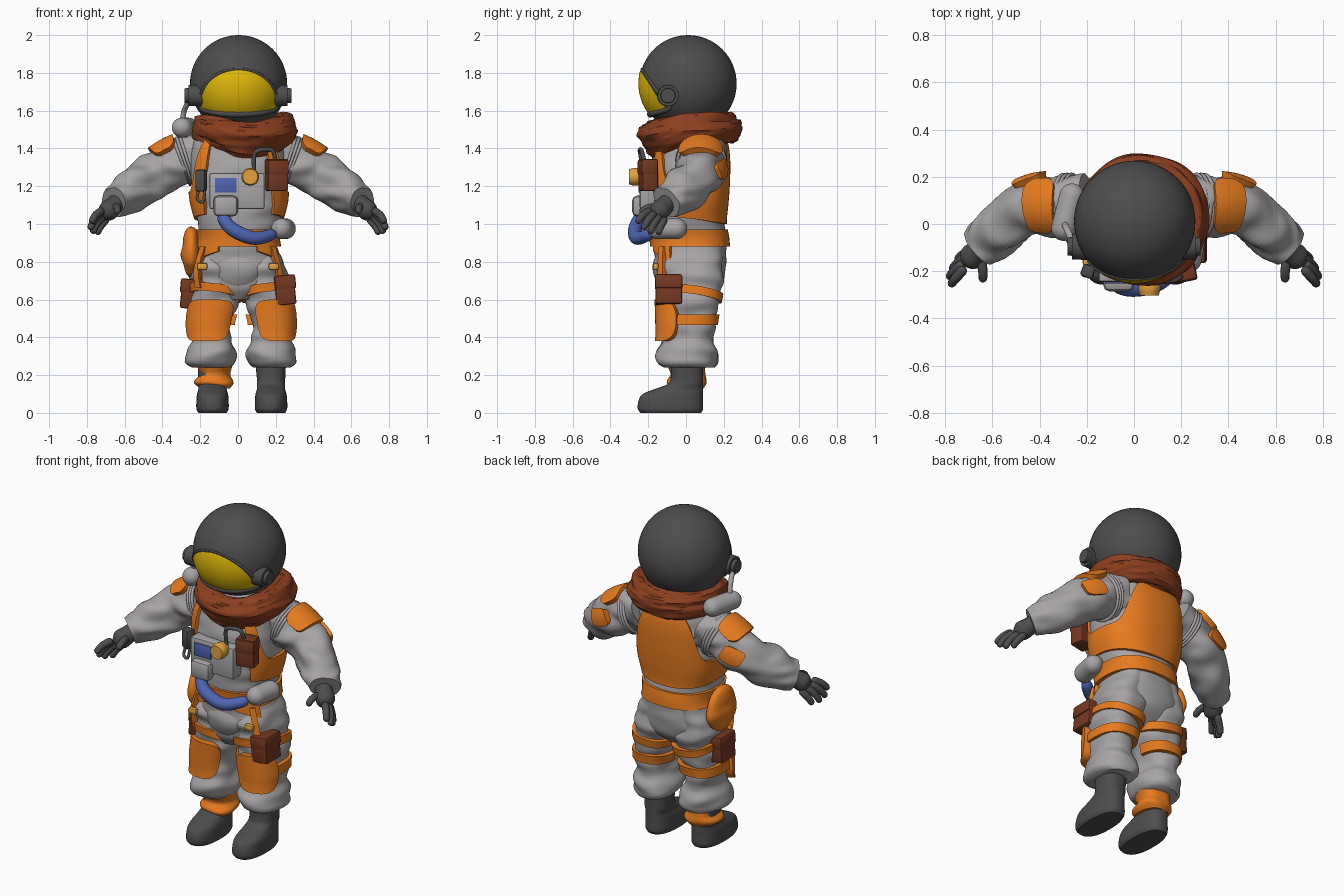
import bpy, bmesh
from math import sin, cos, pi, sqrt, radians, copysign
from mathutils import Vector, Matrix, Euler, noise

if "Cube" in bpy.data.objects:
    bpy.data.objects.remove(bpy.data.objects["Cube"])


def material(name, *rgb):
    m = bpy.data.materials.new(name)
    m.use_nodes = True
    m.diffuse_color = (*rgb, 1)
    m.node_tree.nodes["Principled BSDF"].inputs["Base Color"].default_value = (*rgb, 1)
    return m


SUIT = material("suit grey", .39, .37, .38)
PANEL = material("panel grey", .40, .39, .40)
DARK = material("dark rubber", .075, .075, .075)
ORANGE = material("orange fabric", .80, .20, .014)
RUST = material("rust cloth", .26, .05, .014)
BROWN = material("brown leather", .18, .04, .015)
VISOR = material("gold visor", .78, .50, .003)
BLUE = material("blue", .075, .13, .45)
BRASS = material("brass", .76, .36, .05)


def finish(name, bm, mat, angle=45):
    bmesh.ops.recalc_face_normals(bm, faces=bm.faces)
    me = bpy.data.meshes.new(name)
    bm.to_mesh(me)
    bm.free()
    me.materials.append(mat)
    for p in me.polygons:
        p.use_smooth = True
    me.set_sharp_from_angle(angle=radians(angle))
    ob = bpy.data.objects.new(name, me)
    bpy.context.scene.collection.objects.link(ob)


def interp(rows, t):
    """Smooth interpolation of rows whose first entry is the key."""
    last = len(rows) - 1
    i = max([j for j in range(last) if rows[j][0] <= t], default=0)
    a, b = rows[i], rows[i + 1]
    h = b[0] - a[0]
    s = min(max((t - a[0]) / h, 0), 1)

    def slope(j, k):
        p, q = rows[max(j - 1, 0)], rows[min(j + 1, last)]
        return (q[k] - p[k]) / (q[0] - p[0]) * h
    u = 1 - s
    return [a[k] * (1 + 2 * s) * u * u + slope(i, k) * s * u * u
            + b[k] * s * s * (3 - 2 * s) - slope(i + 1, k) * s * s * u
            for k in range(1, len(a))]


def grid(name, fn, nu, nv, mat, closed=False, mirror=1):
    """Skin of closed loops fn(u, v); ends are joined or capped."""
    bm = bmesh.new()
    loops = []
    for i in range(nu):
        u = i / nu if closed else i / (nu - 1)
        loops.append([bm.verts.new((p.x * mirror, p.y, p.z))
                      for p in (fn(u, j / nv) for j in range(nv))])
    for i in range(nu if closed else nu - 1):
        a, b = loops[i], loops[(i + 1) % nu]
        for j in range(nv):
            k = (j + 1) % nv
            bm.faces.new((a[j], a[k], b[k], b[j]))
    if not closed:
        bm.faces.new(loops[0])
        bm.faces.new(loops[-1])
    finish(name, bm, mat)


def patch(name, fn, mat, th=.016, nu=48, nv=8, closed=False, mirror=1):
    """Thin plate over a surface fn(u, v, offset)."""
    def loop(u, w):
        j = round(w * 2 * nv)
        if j < nv:
            return fn(u, j / (nv - 1), th)
        return fn(u, (2 * nv - 1 - j) / (nv - 1), -.012)
    grid(name, loop, nu, 2 * nv, mat, closed, mirror)


def section(rows, z, a, off=0, e=2.4):
    """Point on a body of stacked rounded sections; angle 0 is the front."""
    x0, x1, y0, y1 = interp(rows, z)
    px, py = (copysign(abs(c) ** (2 / e), c) for c in (sin(a), cos(a)))
    return Vector(((x0 + x1) / 2 + ((x1 - x0) / 2 + off) * px,
                   (y0 + y1) / 2 - ((y1 - y0) / 2 + off) * py, z))


def crumple(p, centre, amount, stretch=2.5):
    q = Vector((p.x * 6, p.y * 6, p.z * 6 * stretch))
    return p + (p - centre).normalized() * noise.noise(q) * amount


def loft(name, rows, mat, wrinkle=0, mirror=1, steps=44):
    lo, hi = rows[0][0], rows[-1][0]

    def fn(u, v):
        z = lo + (hi - lo) * u
        x0, x1, y0, y1 = interp(rows, z)
        mid = Vector(((x0 + x1) / 2, (y0 + y1) / 2, z))
        return crumple(section(rows, z, v * 2 * pi), mid, wrinkle)
    grid(name, fn, steps, 56, mat, mirror=mirror)


def tube_point(rows, t, a, off=0, ref=Vector((0, 0, 1))):
    *c, r = interp(rows, t)
    d = Vector(interp(rows, t + .02)[:3]) - Vector(interp(rows, t - .02)[:3])
    side = d.cross(ref).normalized()
    up = side.cross(d).normalized()
    return Vector(c) + (up * cos(a) + side * sin(a)) * (r + off)


def tube(name, pts, mat, rounded=True, wrinkle=0, ref=(0, 0, 1), mirror=1, nu=26, nv=16):
    rows = [(i, *p) for i, p in enumerate(pts)]
    n = len(rows) - 1
    length = sum((Vector(a[:3]) - Vector(b[:3])).length for a, b in zip(pts, pts[1:]))

    def fn(u, v):
        u = (1 - cos(pi * u)) / 2
        *c, r = interp(rows, u * n)
        e = min(max(min(u, 1 - u) * length / r, .002), 1)
        off = r * (sqrt(1 - (1 - e) ** 2) - 1) if rounded else 0
        return crumple(tube_point(rows, u * n, v * 2 * pi, off, Vector(ref)), Vector(c), wrinkle)
    grid(name, fn, nu, nv, mat, mirror=mirror)


def box(name, loc, size, mat, rot=(0, 0, 0), bevel=.01):
    bm = bmesh.new()
    bmesh.ops.create_cube(bm, size=1)
    bmesh.ops.scale(bm, vec=size, verts=bm.verts)
    bmesh.ops.bevel(bm, geom=bm.edges[:], offset=bevel, segments=2, affect='EDGES', profile=.5)
    turn = Euler([radians(r) for r in rot]).to_matrix().to_4x4()
    bmesh.ops.transform(bm, matrix=Matrix.Translation(loc) @ turn, verts=bm.verts)
    finish(name, bm, mat, 30)


def ball(name, loc, size, mat, wrinkle=0):
    bm = bmesh.new()
    bmesh.ops.create_uvsphere(bm, u_segments=56, v_segments=32, radius=1)
    c = Vector(loc)
    for v in bm.verts:
        v.co = crumple(c + v.co * Vector(size), c, wrinkle)
    finish(name, bm, mat)


# Torso, with the legs' upper ends buried in the hips
torso = [(.6, -.07, .07, -.1, .1), (.66, -.17, .17, -.14, .17), (.74, -.225, .225, -.155, .21),
         (.84, -.22, .22, -.17, .215), (.92, -.2, .205, -.175, .212), (1, -.21, .22, -.185, .2),
         (1.12, -.24, .25, -.19, .21), (1.25, -.25, .255, -.195, .218),
         (1.38, -.25, .25, -.175, .215), (1.48, -.22, .22, -.14, .19), (1.56, -.14, .14, -.1, .14)]
loft("torso", torso, SUIT, .01, steps=60)
ball("crotch_panel", (0, -.1, .77), (.14, .075, .12), SUIT, .008)


# Vest open at the front, with large arm holes, and the belt
def arm_hole(a, mid):
    return 1 / (1 + (abs(a - mid) / radians(44)) ** 6)


def vest(u, v, off):
    start = 29 + 16 * (1 - v)
    a = radians(start + (360 - 2 * start) * u)
    hole = max(arm_hole(a, radians(97)), arm_hole(a, radians(263)))
    low, high = 1.03 + .03 * cos(a), 1.5 - .33 * hole
    return section(torso, low + (high - low) * v, a, off)


patch("vest", vest, ORANGE, nu=120, nv=24)
patch("belt", lambda u, v, o: section(torso, .88 + .09 * v, u * 2 * pi, o),
      ORANGE, .018, 64, closed=True)

# Legs, boots, straps and knee pads
leg_rows = [(.24, .08, .275, -.12, .14), (.265, .055, .3, -.15, .16), (.33, .05, .3, -.15, .165),
            (.39, .07, .285, -.13, .15), (.48, .065, .285, -.13, .155), (.62, .025, .275, -.135, .18),
            (.75, .01, .25, -.145, .2), (.88, .01, .21, -.14, .19)]
boot_rows = [(0, .1, .25, -.24, .08), (.02, .09, .26, -.255, .09), (.07, .09, .26, -.25, .09),
             (.1, .093, .257, -.228, .09), (.125, .1, .25, -.17, .09), (.15, .1, .25, -.1, .09),
             (.18, .1, .25, -.082, .09), (.28, .09, .255, -.08, .092)]


def shift(rows, dx, below):
    return [(z, x0 + dx, x1 + dx, y0, y1) if z < below else (z, x0, x1, y0, y1)
            for z, x0, x1, y0, y1 in rows]


for s, side in ((1, "left"), (-1, "right")):
    legs = leg_rows if s > 0 else shift(leg_rows, -.035, .7)
    boots = boot_rows if s > 0 else shift(boot_rows, -.04, 1)
    inner = -27 if s > 0 else -42
    loft(side + "_leg", legs, SUIT, .025, s)
    loft(side + "_boot", boots, DARK, 0, s, 60)

    def knee(u, v, off):
        w = abs(2 * u - 1)
        h = max(.03, .11 * (1 - w ** 4) ** .4)
        return section(legs, .49 + h * (2 * v - 1), radians(inner + (72 - inner) * u), off)

    def thigh(u, v, off):
        a = u * 2 * pi
        return section(legs, .635 + .035 * cos(a - .6) + .045 * (v - .5), a, off)
    patch(side + "_knee_pad", knee, ORANGE, .033, mirror=s)
    patch(side + "_thigh_strap", thigh, ORANGE, .016, closed=True, mirror=s)
    patch(side + "_knee_strap", lambda u, v, o: section(legs, .465 + .055 * v, 1 + u * 3.6, o),
          ORANGE, .016, mirror=s)
    patch(side + "_hip_flap", lambda u, v, o: section(torso, .9 - .09 * v * (.5 + .5 * u), .4 + .7 * u, o),
          ORANGE, .016, 16, mirror=s)
    patch(side + "_hanging_strap", lambda u, v, o: section(legs, .88 - .22 * v, .5 + .25 * u, o),
          ORANGE, .026, 8, 16, mirror=s)
    box(side + "_strap_buckle", (s * .19, -.16, .775), (.055, .03, .035), BRASS)

gaiter = [(.13, -.2, -.05, -.08, .1), (.16, -.22, -.03, -.09, .112),
          (.2, -.21, -.04, -.085, .11), (.26, -.22, -.03, -.09, .112)]
loft("right_gaiter", gaiter, ORANGE, .025)

# Arms, pads and gloves
arm = [(.2, .08, 1.36, .13), (.33, .08, 1.315, .122), (.43, .068, 1.255, .116),
       (.54, .0, 1.185, .113), (.615, -.065, 1.142, .1), (.655, -.105, 1.12, .085)]
arm_rows = [(i, *p) for i, p in enumerate(arm)]
fingers = {"index": ((.715, -.185, 1.075), (.755, -.23, 1.045), (.778, -.26, 1.005)),
           "middle": ((.72, -.165, 1.06), (.762, -.2, 1.02), (.785, -.228, .97)),
           "ring": ((.71, -.14, 1.045), (.75, -.17, 1.0), (.772, -.192, .95)),
           "little": ((.69, -.11, 1.035), (.73, -.135, .985), (.748, -.15, .945)),
           "thumb": ((.65, -.14, 1.09), (.64, -.2, 1.085), (.64, -.245, 1.06))}


def on_arm(t0, t1, a0, a1):
    def fn(u, v, off):
        h = (t1 - t0) / 2 * max(.4, (1 - abs(2 * u - 1) ** 6) ** .4)
        t = (t0 + t1) / 2 + h * (2 * v - 1)
        return tube_point(arm_rows, t, radians(a0 + (a1 - a0) * u), off)
    return fn


for s, side in ((1, "left"), (-1, "right")):
    tube(side + "_sleeve", arm, SUIT, False, .035, mirror=s, nu=48, nv=40)
    patch(side + "_shoulder_pad", on_arm(.72, 1.62, -50, 50), ORANGE, .032, 32, 10, mirror=s)
    patch(side + "_elbow_pad", on_arm(1.4, 2.1, -102, -58), ORANGE, .026, 24, mirror=s)
    for i in range(3):
        grid(side + "_shoulder_rib", lambda u, v: tube_point(
            arm_rows, .5 + .12 * i + .06 * sin(v * 2 * pi), u * 2 * pi, .003 + .009 * cos(v * 2 * pi)),
            40, 10, SUIT, True, s)
    tube(side + "_palm", [(.62, -.075, 1.14, .052), (.655, -.11, 1.1, .05),
                          (.69, -.142, 1.068, .054), (.72, -.165, 1.045, .036)], DARK, mirror=s)
    for finger, joints in fingers.items():
        tube(side + "_" + finger + "_finger", [(*p, r) for p, r in zip(joints, (.022, .02, .017))],
             DARK, mirror=s, nv=12)

# Helmet, visor and ear caps
HEAD, RADIUS = Vector((.003, .011, 1.743)), .257
ball("helmet", HEAD, (RADIUS,) * 3, DARK)


def visor_point(a, k=1, r=RADIUS):
    x = .2 * cos(a) * k
    dz = (.187 if sin(a) > 0 else .045) * copysign(abs(sin(a)) ** .9, sin(a)) * k - .115
    return HEAD + Vector((x, -sqrt(r * r - x * x - dz * dz), dz))


def rim(u, v):
    a, b = u * 2 * pi, v * 2 * pi
    c = visor_point(a, 1.03)
    n = (c - HEAD).normalized()
    w = (visor_point(a + .01, 1.03) - c).normalized().cross(n)
    return c + (.012 - .006 * sin(a)) * (n * cos(b) + w * sin(b))


grid("visor", lambda u, v: visor_point(v * 2 * pi, .02 + u * .98, RADIUS + .006), 20, 72, VISOR)
grid("visor_rim", rim, 80, 10, DARK, True)
for s, side in ((1, "left"), (-1, "right")):
    tube(side + "_ear_cap", [(s * .18, -.095, 1.68, .058), (s * .262, -.095, 1.68, .055)], DARK, False, nv=36)
    tube(side + "_ear_hub", [(s * .24, -.095, 1.68, .042), (s * .282, -.095, 1.68, .038)], DARK, False, nv=32)


# Scarf wrapped round the neck, hanging lower in front
def scarf(u, v):
    a, b = u * 2 * pi, v * 2 * pi
    front = max(cos(a - .15), 0) ** 2
    below = max(-sin(b), 0)
    around = Vector((sin(a) * 1.4, cos(a) * 1.4, 0))
    fold = noise.noise(around + Vector((cos(b), sin(b), sin(b) * 2)) * 1.5)
    crease = abs(noise.noise(around + Vector((cos(b) * 3, 5, sin(b) * 5))))
    r = 1.02 + .16 * fold - .17 * crease + .04 * sin(5 * b + 2 * sin(a))
    ring = .205 + .075 * r * cos(b) - .06 * front * below
    return Vector((.035 + ring * sin(a), .02 - ring * cos(a),
                   1.505 - .05 * front + .084 * r * sin(b) - .05 * front * r * below))


grid("scarf", scarf, 130, 56, RUST, True)

# Chest unit, radio, pouch and hoses
box("chest_unit", (-.005, -.205, 1.175), (.29, .08, .19), PANEL)
box("chest_screen", (-.065, -.247, 1.205), (.115, .009, .078), BLUE, bevel=.002)
box("chest_valve_box", (-.065, -.25, 1.095), (.13, .07, .11), SUIT, bevel=.025)
tube("brass_knob", [(.065, -.23, 1.25, .04), (.065, -.27, 1.25, .047), (.065, -.302, 1.25, .04)],
     BRASS, False, nv=28)
box("chest_pouch", (.205, -.2, 1.26), (.11, .085, .17), BROWN, (0, 0, 12))
box("chest_pouch_flap", (.205, -.203, 1.3), (.115, .088, .08), BROWN, (0, 0, 12))
tube("clip_tube", [(.085, -.23, 1.27, .011), (.085, -.24, 1.36, .011), (.11, -.245, 1.39, .011),
                   (.18, -.235, 1.39, .011), (.2, -.22, 1.33, .011)], DARK, ref=(0, 1, 0))
box("radio", (-.195, -.2, 1.23), (.055, .055, .115), DARK, (0, 0, -20), .012)
tube("radio_cord", [(-.21, -.2, 1.18, .008), (-.215, -.215, 1.13, .008),
                    (-.185, -.22, 1.12, .008), (-.175, -.21, 1.18, .008)], DARK, ref=(0, 1, 0))
tube("blue_hose", [(-.09, -.23, 1.06, .033), (-.05, -.265, .99, .036), (.02, -.27, .945, .037),
                   (.1, -.25, .925, .035), (.2, -.18, .95, .03)], BLUE, ref=(0, 1, 0), nu=36)
tube("hip_canister", [(.22, -.205, .975, .055), (.262, .005, .975, .055)], SUIT, nv=32)

# Shoulder tank with its pipe, side bag and thigh pouches
tube("shoulder_tank", [(-.31, -.07, 1.51, .053), (-.25, .17, 1.51, .053)], SUIT, nv=32)
tube("tank_pipe", [(-.295, .0, 1.54, .014), (-.285, -.02, 1.6, .014), (-.268, -.06, 1.64, .014),
                   (-.265, -.09, 1.68, .014)], SUIT, ref=(0, 1, 0))
ball("side_bag", (-.248, .015, .85), (.052, .122, .132), ORANGE, .012)
for name, loc, width, tilt in (("left", (.25, -.092, .65), .105, -6), ("right", (-.262, .025, .63), .08, 5)):
    box(name + "_thigh_pouch", loc, (width, .14, .155), BROWN, (0, tilt, 0))
    box(name + "_thigh_pouch_flap", (loc[0], loc[1], loc[2] + .042), (width + .006, .145, .075),
        BROWN, (0, tilt, 0))
